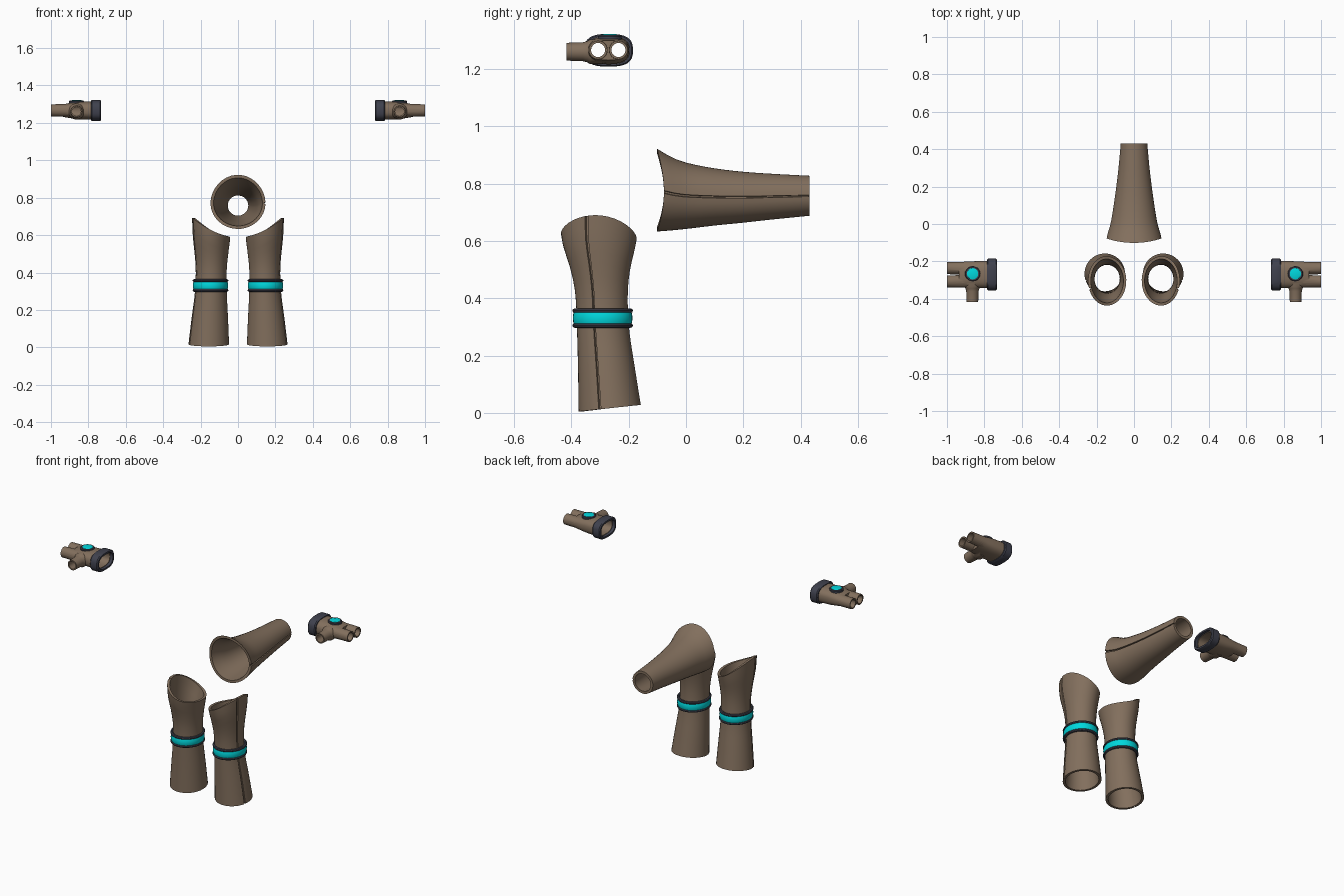
import bpy, bmesh, math
from mathutils import Vector

if "Cube" in bpy.data.objects:
    bpy.data.objects.remove(bpy.data.objects["Cube"])

TAU = 2 * math.pi


def material(name, rgb):
    m = bpy.data.materials.new(name)
    m.diffuse_color = (*rgb, 1)
    m.use_nodes = True
    m.node_tree.nodes["Principled BSDF"].inputs["Base Color"].default_value = m.diffuse_color
    return m


BROWN = material("worn brown", (0.225, 0.16, 0.11))
SLATE = material("dark slate", (0.05, 0.053, 0.075))
CYAN = material("bright cyan", (0.0, 0.68, 0.72))


def smooth(ob, deg=35):
    bpy.ops.object.select_all(action='DESELECT')
    ob.select_set(True)
    bpy.context.view_layer.objects.active = ob
    bpy.ops.object.shade_smooth_by_angle(angle=math.radians(deg))


def skin(name, rings, mat, closed=False, shade=True):
    """Bridge equal rings of points; closed joins last to first, else ends are capped."""
    bm = bmesh.new()
    vs = [[bm.verts.new(p) for p in r] for r in rings]
    n = len(rings[0])
    pairs = list(zip(vs, vs[1:])) + ([(vs[-1], vs[0])] if closed else [])
    for a, b in pairs:
        for i in range(n):
            j = (i + 1) % n
            bm.faces.new((a[i], a[j], b[j], b[i]))
    if not closed:
        bm.faces.new(vs[0])
        bm.faces.new(vs[-1])
    bmesh.ops.recalc_face_normals(bm, faces=bm.faces)
    me = bpy.data.meshes.new(name)
    bm.to_mesh(me)
    bm.free()
    me.materials.append(mat)
    ob = bpy.data.objects.new(name, me)
    bpy.context.collection.objects.link(ob)
    if shade:
        smooth(ob)
    return ob


def lookup(keys, t):
    """Catmull-Rom style interpolation of rows (t, values...)."""
    t = min(max(t, keys[0][0]), keys[-1][0])
    i = max(k for k in range(len(keys) - 1) if keys[k][0] <= t)
    p, q = keys[i], keys[i + 1]
    o, r = keys[max(i - 1, 0)], keys[min(i + 2, len(keys) - 1)]
    h = q[0] - p[0]
    u = (t - p[0]) / h
    out = []
    for k in range(1, len(p)):
        m0 = (q[k] - o[k]) / (q[0] - o[0]) * h
        m1 = (r[k] - p[k]) / (r[0] - p[0]) * h
        out.append((2*u**3 - 3*u*u + 1) * p[k] + (u**3 - 2*u*u + u) * m0
                   + (3*u*u - 2*u**3) * q[k] + (u**3 - u*u) * m1)
    return out


def seamed_tube(name, keys, start, end, seam, wall, place, steps=16):
    """Hollow sleeve with shaped ends and one narrow groove along its length."""
    angs = [(seam + math.radians(2.2 + 355.6 * i / 35), 0) for i in range(36)]
    angs += [(seam + math.radians(d), 0.008) for d in (-1.4, 1.4)]

    def ring(f, inner):
        pts = []
        for a, groove in angs:
            c, s = math.cos(a), math.sin(a)
            t = start(c, s) * (1 - f) + end(c, s) * f
            cu, cv, ru, rv = lookup(keys, t)
            d = wall if inner else groove
            pts.append(place(cu + (ru - d) * c, cv + (rv - d) * s, t))
        return pts

    fs = [i / steps for i in range(steps + 1)]
    rings = [ring(f, False) for f in fs] + [ring(f, True) for f in reversed(fs)]
    return skin(name, rings, BROWN, closed=True)


# Shin sleeves: rows are height, centre x, centre y, radius x, radius y
LEG = [(0.0, 0.157, -0.264, 0.110, 0.111), (0.15, 0.151, -0.277, 0.098, 0.100),
       (0.30, 0.145, -0.290, 0.085, 0.091), (0.42, 0.143, -0.295, 0.083, 0.092),
       (0.50, 0.142, -0.299, 0.090, 0.104), (0.60, 0.141, -0.303, 0.101, 0.130),
       (0.70, 0.141, -0.303, 0.105, 0.138)]


def band(name, profile, mat, side):
    """Elliptical ring around the sleeve; profile rows are offset, height."""
    rings = []
    for off, z in profile:
        rings.append([(side * (0.147 + (0.086 + off) * math.cos(TAU * i / 36)),
                       -0.291 + (0.096 + off) * math.sin(TAU * i / 36), z)
                      for i in range(36)])
    skin(name, rings, mat, closed=True)


for side, tag in ((1, "right"), (-1, "left")):
    seamed_tube(tag + "_shin_sleeve", LEG,
                lambda c, s: 0.0165 + 0.0115 * s,
                lambda c, s: 0.615 + 0.051 * c - 0.01 * s + 0.024 * c * c,
                math.radians(-19), 0.015,
                lambda u, v, t: (side * u, v, t))
    band(tag + "_shin_band",
         [(-0.012, 0.304), (0.003, 0.306), (0.007, 0.318), (0.008, 0.331),
          (0.007, 0.344), (0.003, 0.356), (-0.012, 0.358)], CYAN, side)
    for label, zc in (("lower", 0.305), ("upper", 0.357)):
        prof = [(0.001 + 0.009 * math.cos(TAU * k / 8), zc + 0.008 * math.sin(TAU * k / 8))
                for k in range(8)]
        band(tag + "_" + label + "_band_rim", prof, SLATE, side)

# Rear sleeve: rows are depth, centre x, centre z, radius x, radius z
TAIL = [(-0.102, 0, 0.778, 0.152, 0.145), (-0.05, 0, 0.765, 0.141, 0.128),
        (0.0, 0, 0.758, 0.126, 0.116), (0.1, 0, 0.754, 0.109, 0.100),
        (0.2, 0, 0.753, 0.095, 0.089), (0.3, 0, 0.755, 0.083, 0.080),
        (0.43, 0, 0.758, 0.071, 0.070)]
seamed_tube("rear_sleeve", TAIL, lambda c, s: -0.077 - 0.024 * s * s,
            lambda c, s: 0.431, 0.0, 0.016, lambda u, v, t: (u, t, v))


# Hands
def section(x, cy, cz, ry, rz, p, n=32):
    """Rounded-box ring across the x axis."""
    e = 2 / p
    sp = lambda v: math.copysign(abs(v) ** e, v)
    return [(x, cy + ry * sp(math.cos(TAU * i / n)), cz + rz * sp(math.sin(TAU * i / n)))
            for i in range(n)]


def loft(name, rows, d, side):
    rings = [section(x, cy, 1.266, ry - d, rz - d, 2.6) for x, cy, ry, rz in rows]
    return skin(name, [[(side * x, y, z) for x, y, z in r] for r in rings], BROWN, shade=False)


def rod(name, rows, axis, side, mat=BROWN, shade=False, n=24):
    """Round stack along an axis; rows are position, radius."""
    rings = []
    for t, r in rows:
        ring = []
        for i in range(n):
            c, s = r * math.cos(TAU * i / n), r * math.sin(TAU * i / n)
            p = {'x': (t, axis[1] + c, axis[2] + s), 'y': (axis[1] + c, t, axis[2] + s),
                 'z': (axis[1] + c, axis[2] + s, t)}[axis[0]]
            ring.append((side * p[0], p[1], p[2]))
        rings.append(ring)
    return skin(name, rings, mat, shade=shade)


def combine(base, others, op):
    for o in others:
        m = base.modifiers.new("join", 'BOOLEAN')
        m.operation, m.object, m.solver = op, o, 'EXACT'
        bpy.context.view_layer.objects.active = base
        bpy.ops.object.modifier_apply(modifier=m.name)
        bpy.data.objects.remove(o)


PALM = [(0.75, -0.270, 0.074, 0.049), (0.79, -0.270, 0.073, 0.049), (0.85, -0.270, 0.071, 0.047),
        (0.90, -0.271, 0.070, 0.040), (0.935, -0.271, 0.067, 0.034)]
FINGERS = (-0.307, -0.236)

for side, tag in ((1, "right"), (-1, "left")):
    hand = loft(tag + "_hand", PALM, 0, side)
    outer = [rod("finger", [(0.86, 0.034), (1.0, 0.0325)], ('x', y, 1.267), side)
             for y in FINGERS]
    outer.append(rod("thumb", [(-0.29, 0.043), (-0.335, 0.043), (-0.345, 0.037), (-0.36, 0.033),
                               (-0.418, 0.031)], ('y', 0.864, 1.261), side))
    combine(hand, outer, 'UNION')
    hollow = [(0.74,) + PALM[0][1:]] + PALM[1:3] + [(0.915, -0.271, 0.067, 0.036)]
    inner = [loft("palm_hollow", hollow, 0.010, side)]
    inner += [rod("finger_hollow", [(0.88, 0.0245), (1.02, 0.0245)], ('x', y, 1.267), side)
              for y in FINGERS]
    inner.append(rod("thumb_hollow", [(-0.27, 0.0235), (-0.44, 0.0235)],
                     ('y', 0.864, 1.261), side))
    combine(hand, inner, 'DIFFERENCE')
    smooth(hand)

    # Wrist cuff with bevelled edges
    cuff = [(0.738, 0.085, 0.057), (0.732, 0.080, 0.053), (0.732, 0.068, 0.042),
            (0.786, 0.068, 0.042), (0.786, 0.080, 0.053), (0.780, 0.085, 0.057)]
    rings = [[(side * x, y, z) for x, y, z in section(cx, -0.270, 1.266, ry, rz, 2.8)]
             for cx, ry, rz in cuff]
    skin(tag + "_wrist_cuff", rings, SLATE, closed=True)

    # Button on the back of the hand
    spot = ('z', 0.863, -0.266)
    rod(tag + "_button_rim", [(1.30, 0.041), (1.315, 0.041), (1.319, 0.037)], spot, side,
        SLATE, True)
    rod(tag + "_button", [(1.315, 0.031), (1.320, 0.030), (1.323, 0.018)], spot, side,
        CYAN, True)
